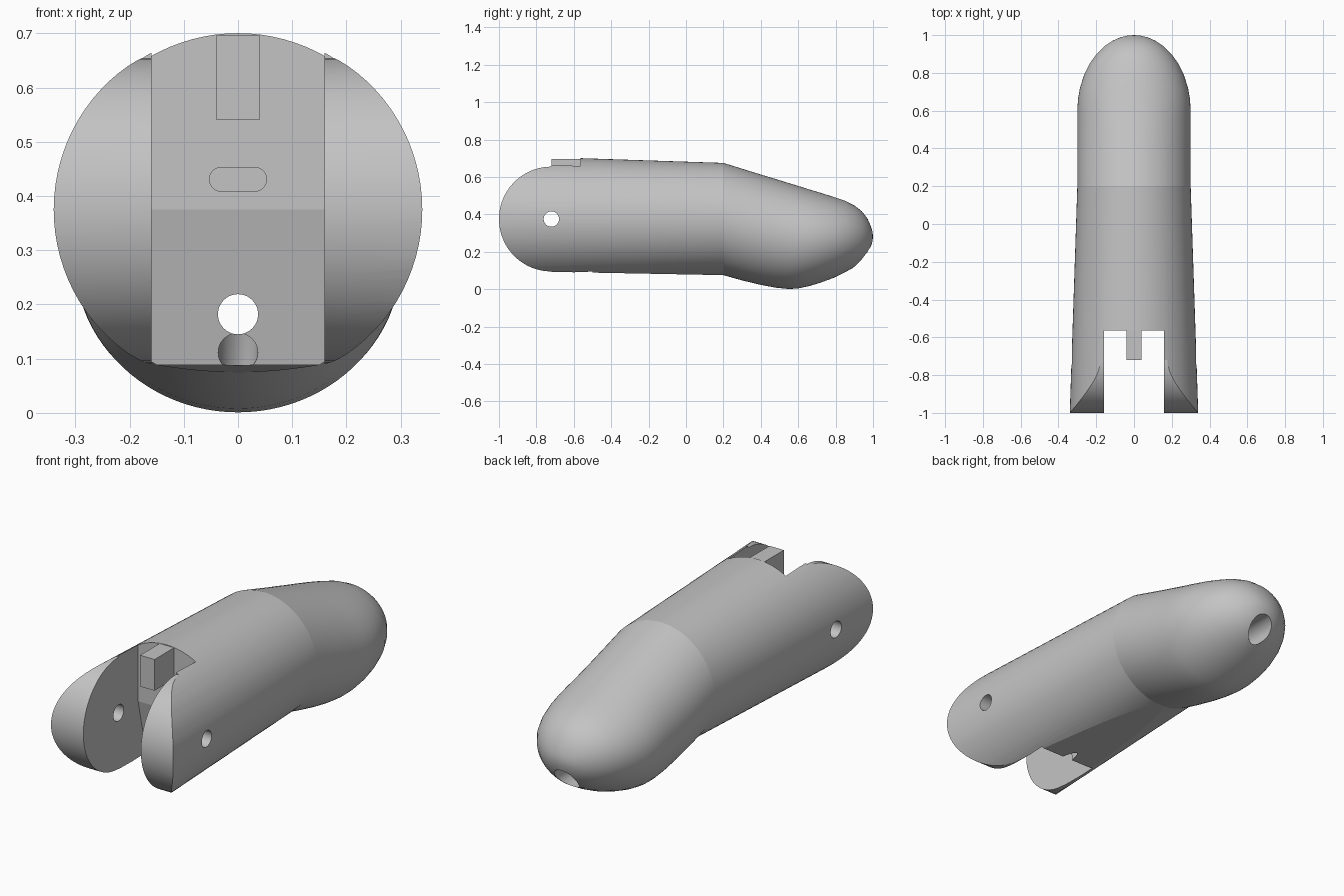
import bpy, bmesh, math
from mathutils import Vector

cube = bpy.data.objects.get("Cube")
if cube:
    bpy.data.objects.remove(cube, do_unlink=True)

AXIS_Z = 0.375      # height of the shaft axis and hinge pin
HINGE_Y = -0.72
SLOT_Y = -0.565
SEAM_Y = 0.2
SEGMENTS = 96

grey = bpy.data.materials.new("plain grey")
grey.use_nodes = True
grey.diffuse_color = (0.55, 0.55, 0.55, 1)
grey.node_tree.nodes["Principled BSDF"].inputs["Base Color"].default_value = (0.55, 0.55, 0.55, 1)


def make_object(name, bm):
    bmesh.ops.recalc_face_normals(bm, faces=bm.faces[:])
    mesh = bpy.data.meshes.new(name)
    bm.to_mesh(mesh)
    bm.free()
    obj = bpy.data.objects.new(name, mesh)
    bpy.context.collection.objects.link(obj)
    mesh.materials.append(grey)
    return obj


def prism(name, points, depth):
    """Extrude a closed 3D outline along a depth vector."""
    bm = bmesh.new()
    face = bm.faces.new([bm.verts.new(p) for p in points])
    new = bmesh.ops.extrude_face_region(bm, geom=[face])["geom"]
    bmesh.ops.translate(bm, vec=depth,
                        verts=[v for v in new if isinstance(v, bmesh.types.BMVert)])
    return make_object(name, bm)


def side_prism(name, outline, half):
    return prism(name, [(-half, y, z) for y, z in outline], (2 * half, 0, 0))


def rod(name, start, end, radius, sides=48):
    start, end = Vector(start), Vector(end)
    d = end - start
    bm = bmesh.new()
    bmesh.ops.create_cone(bm, cap_ends=True, segments=sides, radius1=radius,
                          radius2=radius, depth=d.length)
    bmesh.ops.rotate(bm, verts=bm.verts[:], cent=(0, 0, 0),
                     matrix=d.to_track_quat('Z', 'Y').to_matrix())
    bmesh.ops.translate(bm, verts=bm.verts[:], vec=(start + end) / 2)
    return make_object(name, bm)


# Tapered shaft and bent rounded tip: y, top, bottom of each oval section
front_r = 0.3407
sections = [(-1.02, AXIS_Z + front_r, AXIS_Z - front_r),
            (SEAM_Y, 0.675, 0.075), (0.3, 0.644, 0.047), (0.4, 0.613, 0.023),
            (0.48, 0.589, 0.008), (0.55, 0.567, 0.001), (0.6, 0.552, 0.004),
            (0.66, 0.533, 0.017), (0.72, 0.515, 0.035), (0.79, 0.493, 0.061),
            (0.85, 0.473, 0.09), (0.9, 0.448, 0.118), (0.94, 0.417, 0.15),
            (0.97, 0.378, 0.187), (0.988, 0.338, 0.225), (0.997, 0.308, 0.256)]


def half_width(y):
    if y < SEAM_Y:
        return front_r
    return 0.3 * math.sqrt(1 - (max(0, y - 0.6) / 0.4) ** 2)


bm = bmesh.new()
rings = []
for y, top, bottom in sections:
    ring = []
    for i in range(SEGMENTS):
        a = math.tau * i / SEGMENTS
        ring.append(bm.verts.new((half_width(y) * math.cos(a), y,
                                  (top + bottom) / 2 + (top - bottom) / 2 * math.sin(a))))
    rings.append(ring)
pole = bm.verts.new((0, 1, 0.283))
bm.faces.new(rings[0])
for i in range(SEGMENTS):
    j = (i + 1) % SEGMENTS
    for a, b in zip(rings, rings[1:]):
        bm.faces.new((a[i], a[j], b[j], b[i]))
    bm.faces.new((rings[-1][i], rings[-1][j], pole))
body = make_object("finger_segment", bm)

# Cutters: rounded hinge end, flat underside, fork slot
arc = [(HINGE_Y - 0.28 * math.sin(t), AXIS_Z + 0.28 * math.cos(t))
       for t in (math.pi * i / 48 for i in range(49))]
cutters = [
    side_prism("hinge_rounding_cutter",
               arc + [(HINGE_Y, -0.2), (-1.2, -0.2), (-1.2, 1), (HINGE_Y, 1)], 0.5),
    side_prism("underside_cutter", [(-1.1, 0.1), (0.19, 0.0752), (0.19, -0.1), (-1.1, -0.1)], 0.5),
    side_prism("slot_cutter", [(-1.3, 1.1), (SLOT_Y, 1.1), (SLOT_Y, AXIS_Z),
                               (-0.5, 0.088), (-0.435, -0.2), (-1.3, -0.2)], 0.16),
]

# Cutters: hinge pin, cord channel with its sloping mouth, tip bore
cutters += [
    rod("pin_cutter", (-0.5, HINGE_Y, AXIS_Z), (0.5, HINGE_Y, AXIS_Z), 0.041),
    rod("channel_cutter", (0, -0.8, 0.182), (0, 1.2, 0.182), 0.037),
    rod("mouth_cutter", (0, -0.1, 0.181), (0, -0.66, 0.085), 0.0365),
    rod("tip_bore_cutter", (0, 0.8, 0.172), (0, 1.2, 0.172), 0.06),
]

# Cutter: wide cord pocket with round ends
pocket = []
for side, offset in ((1, -math.pi / 2), (-1, math.pi / 2)):
    for i in range(13):
        a = offset + math.pi * i / 12
        pocket.append((side * 0.031 + 0.022 * math.cos(a), -0.7, 0.431 + 0.022 * math.sin(a)))
cutters.append(prism("pocket_cutter", pocket, (0, 0.6, 0)))

bpy.context.view_layer.objects.active = body
for cutter in cutters:
    mod = body.modifiers.new(cutter.name, 'BOOLEAN')
    mod.operation = 'DIFFERENCE'
    mod.solver = 'EXACT'
    mod.object = cutter
    bpy.ops.object.modifier_apply(modifier=mod.name)
for cutter in cutters:
    bpy.data.objects.remove(cutter, do_unlink=True)

# Keep the seam, slot wall and underside edges crisp
bm = bmesh.new()
bm.from_mesh(body.data)
for edge in bm.edges:
    on_line = any(all(abs(v.co.y - y) < 1e-4 for v in edge.verts) for y in (SEAM_Y, SLOT_Y))
    on_flat = any(f.normal.z < -0.9996 and f.calc_center_median().y < 0.19
                  for f in edge.link_faces)
    if on_line or on_flat:
        edge.smooth = False
bm.to_mesh(body.data)
bm.free()
bpy.ops.object.select_all(action='DESELECT')
body.select_set(True)
bpy.ops.object.shade_smooth_by_angle(angle=math.radians(30))

# Stop tab projecting into the slot
side_prism("stop_tab", [(HINGE_Y, 0.54), (SLOT_Y + 0.005, 0.54),
                        (SLOT_Y + 0.005, 0.697), (HINGE_Y, 0.697)], 0.04)
